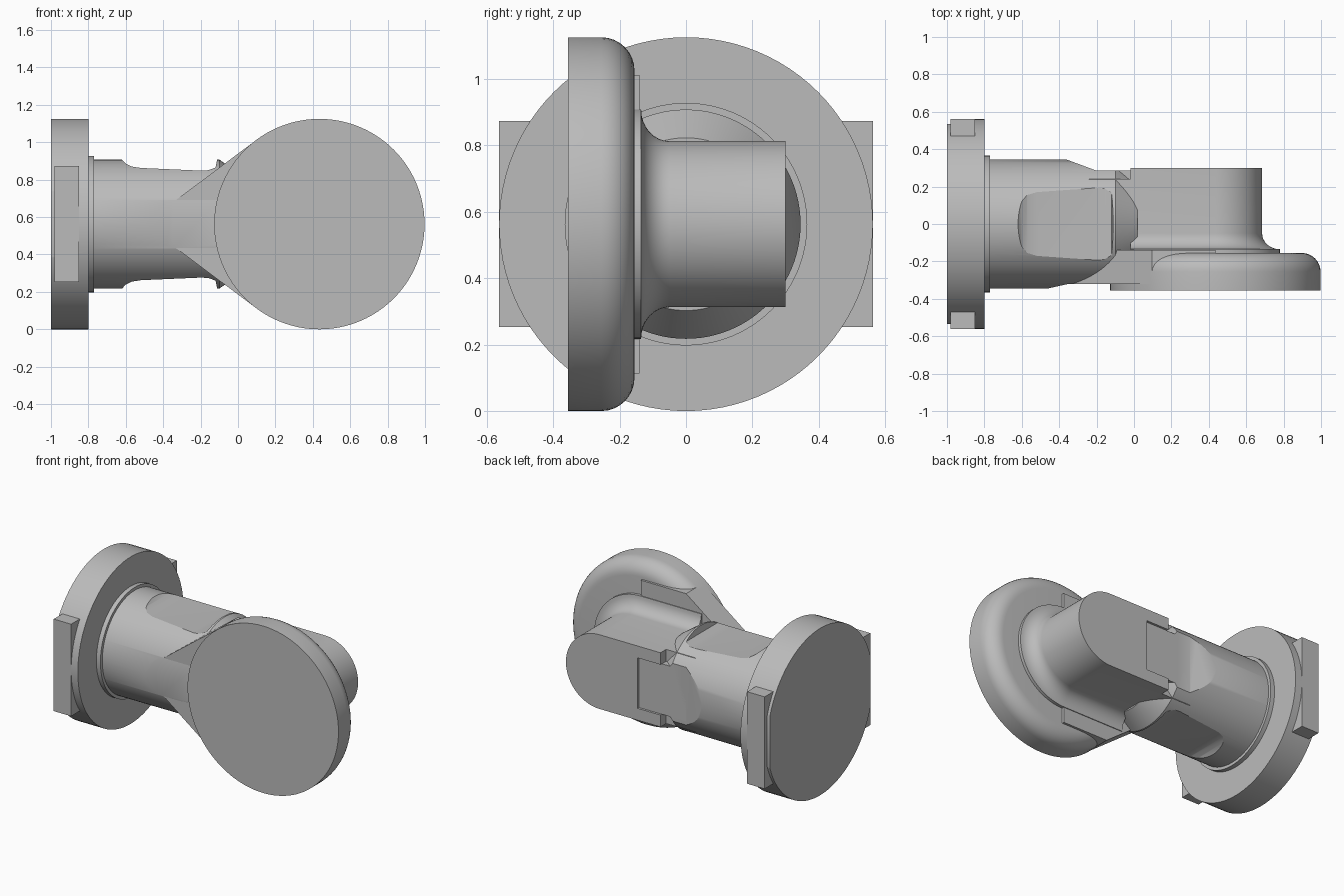
import bpy, bmesh, math

cube = bpy.data.objects.get("Cube")
if cube:
    bpy.data.objects.remove(cube)

C = 0.5625          # height of the main axis, also the flange and disc radius
PIN_X, PIN_R = 0.435, 0.25

grey = bpy.data.materials.new("plain grey")
grey.use_nodes = True
grey.diffuse_color = (0.5, 0.5, 0.5, 1)
grey.node_tree.nodes["Principled BSDF"].inputs["Base Color"].default_value = (0.5, 0.5, 0.5, 1)


def loft(name, rings):
    """Skin a list of equal-length point rings and cap both ends."""
    bm = bmesh.new()
    loops = [[bm.verts.new(p) for p in ring] for ring in rings]
    n = len(loops[0])
    for a, b in zip(loops, loops[1:]):
        for i in range(n):
            j = (i + 1) % n
            bm.faces.new((a[i], a[j], b[j], b[i]))
    bm.faces.new(loops[0])
    bm.faces.new(loops[-1])
    bmesh.ops.recalc_face_normals(bm, faces=bm.faces)
    mesh = bpy.data.meshes.new(name)
    bm.to_mesh(mesh)
    bm.free()
    mesh.materials.append(grey)
    ob = bpy.data.objects.new(name, mesh)
    bpy.context.collection.objects.link(ob)
    return ob


def turned_x(name, profile, n=96):
    """Turn (x, radius) pairs around the main axis."""
    turn = [math.tau * i / n for i in range(n)]
    return loft(name, [[(x, r * math.cos(t), C + r * math.sin(t)) for t in turn]
                       for x, r in profile])


def box(name, x, y, z):
    """Box from ranges; z is measured from the main axis."""
    return loft(name, [[(x[0], b, C + c), (x[1], b, C + c), (x[1], a, C + c), (x[0], a, C + c)]
                       for a, b, c in ((y[0], y[1], z[0]), (y[0], y[1], z[1]))])


def prism_y(name, points, y0, y1):
    return loft(name, [[(x, y, C + h) for x, h in points] for y in (y0, y1)])


def prism_z(name, points, h):
    return loft(name, [[(x, y, C + s * h) for x, y in points] for s in (-1, 1)])


def cut(ob, cutter):
    cutter.hide_render = True
    mod = ob.modifiers.new("cut", "BOOLEAN")
    mod.operation = "DIFFERENCE"
    mod.solver = "EXACT"
    mod.object = cutter
    bpy.context.view_layer.objects.active = ob
    bpy.ops.object.modifier_apply(modifier=mod.name)
    bpy.data.objects.remove(cutter)


def arc(steps=8):
    return [math.pi / 2 * i / steps for i in range(steps + 1)]


# End flange with shallow side flats, collar and side blocks
flange = turned_x("end_flange", [(-1, C), (-0.8, C)])
for side, label in ((1, "back"), (-1, "front")):
    cut(flange, box("flat_cutter", (-1.1, -0.98), sorted((side * 0.535, side * 0.7)), (-0.4, 0.4)))
    box(label + "_block", (-0.98, -0.85), sorted((side * 0.47, side * C)), (-0.31, 0.31))
turned_x("collar", [(-0.82, 0.365), (-0.77, 0.365)])

# Round shaft, narrowing where it meets the pin
shaft = turned_x("shaft", [(-0.82, 0.345), (-0.1, 0.345), (0.02, 0.26)])

# Shallow pockets on the top and underside
pocket = [(-0.62, 0.5), (-0.62, 0.345), (-0.6, 0.323), (-0.57, 0.308), (-0.52, 0.3),
          (-0.2, 0.286), (-0.16, 0.288), (-0.12, 0.302), (-0.08, 0.5)]
for s in (1, -1):
    cut(shaft, prism_y("pocket_cutter", [(x, s * h) for x, h in pocket], -0.5, 0.5))

# Sloping flats on the back and front of the shaft
cut(shaft, prism_z("back_cutter", [(-0.38, 0.352), (-0.2, 0.285), (0.2, 0.285), (0.2, 0.5), (-0.38, 0.5)], 0.5))
cut(shaft, prism_z("front_cutter", [(-0.47, -0.347), (-0.35, -0.32), (0.2, -0.32), (0.2, -0.5), (-0.47, -0.5)], 0.5))

# Large disc with a rounded back edge
disc_profile = [(-0.355, C)] + [(-0.255 + 0.1 * math.sin(a), C - 0.1 + 0.1 * math.cos(a)) for a in arc()]
loft("disc", [[(PIN_X + r * math.cos(math.tau * i / 96), y, C + r * math.sin(math.tau * i / 96))
               for i in range(96)] for y, r in disc_profile])

# Tapered web tangent to the disc
web = [(-0.35, 0.115), (0.097, 0.449), (PIN_X, 0.449), (PIN_X, -0.449), (0.097, -0.449), (-0.35, -0.115)]
prism_y("web", web, -0.32, -0.14)


def pin_ring(y, extra):
    """Half-round outline of the pin, grown outward by extra."""
    r = PIN_R + extra
    ring = [(PIN_X + r * math.cos(a), y, C + r * math.sin(a))
            for a in (math.pi * (i / 48 - 0.5) for i in range(49))]
    return ring + [(-0.02, y, C + r), (-0.02, y, C - r)]


# Pin with a flared root and a shallow notch in its end face
flare = [(-0.05 - 0.085 * math.sin(a), 0.095 * (1 - math.cos(a))) for a in reversed(arc())]
pin = loft("pin", [pin_ring(y, e) for y, e in [(-0.2, 0.095)] + flare + [(0.3, 0)]])
cut(pin, box("notch_cutter", (-0.1, 0.15), (0.285, 0.4), (-0.17, 0.17)))

# Joint between shaft and pin: stepped shoulder and raised tongue
box("shoulder", (-0.24, 0.02), (-0.2, 0.24), (-PIN_R, PIN_R))
box("tongue", (-0.22, 0.02), (0.1, 0.285), (-0.17, 0.17))

# Smooth round surfaces while keeping the hard edges
bpy.ops.object.select_all(action="DESELECT")
for ob in bpy.context.collection.objects:
    if ob.type == "MESH":
        ob.select_set(True)
        bpy.context.view_layer.objects.active = ob
bpy.ops.object.shade_smooth_by_angle(angle=math.radians(25))
